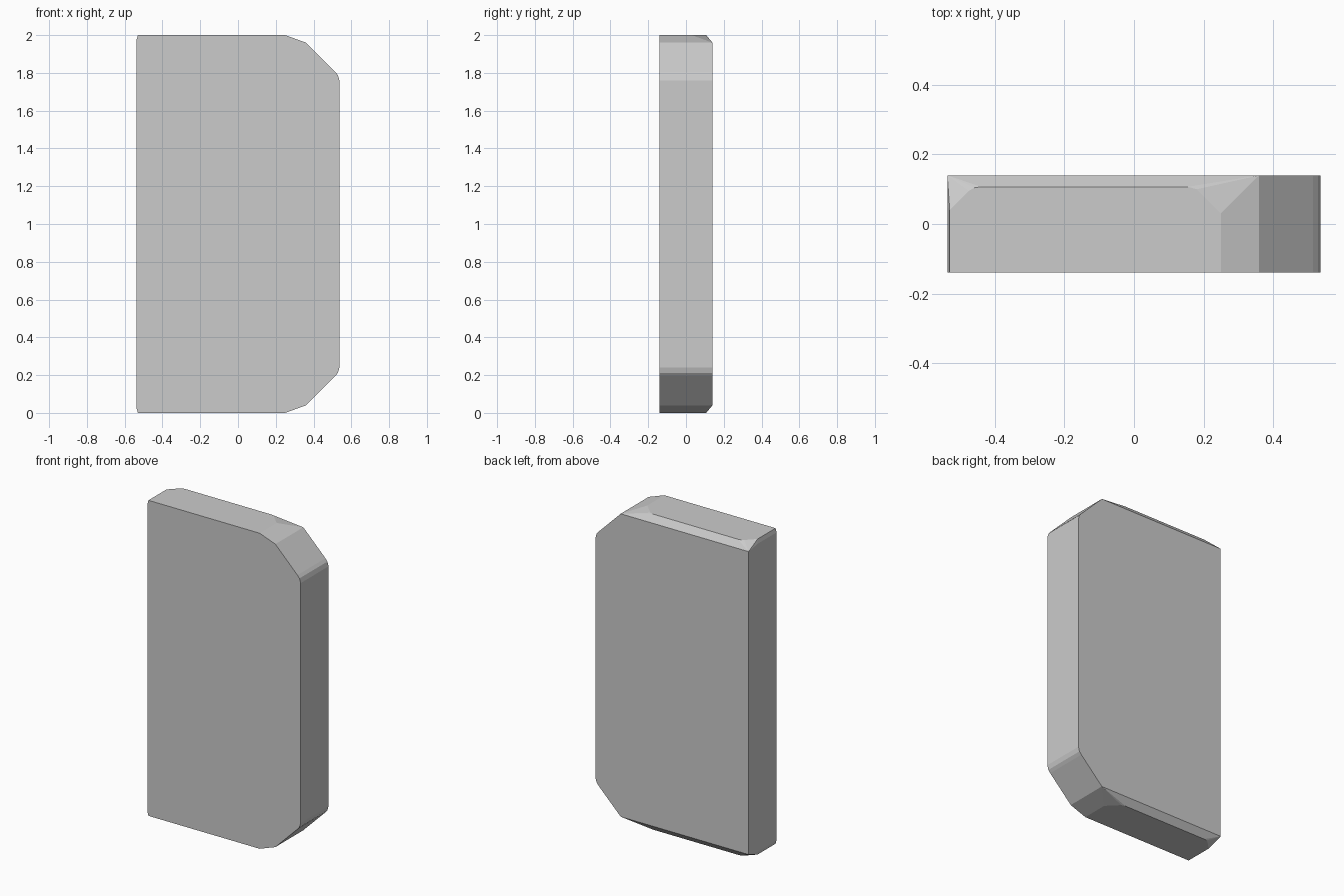
import bpy, bmesh
from math import radians

if "Cube" in bpy.data.objects:
    bpy.data.objects.remove(bpy.data.objects["Cube"])

X, Y = 0.537, 0.14

# Upper half of the front outline (x, z), extruded straight through in depth
right_corner = [(0.36, 1.96), (0.515, 1.805), (0.529, 1.788), (X, 1.76)]
front_edge = [(-X, 1.975), (-0.53, 2.0), (0.25, 2.0)]

# Outline of the flat end face towards the back (x, y), with chamfered corners
end_face = [(-0.53, 0.04), (-0.475, 0.095), (-0.46, 0.104), (-0.44, 0.107),
            (0.155, 0.107), (0.18, 0.10), (0.25, 0.03)]

points = [(x, y, z) for x, z in right_corner for y in (-Y, Y)]
points += [(x, -Y, z) for x, z in front_edge]
points += [(x, y, 2.0) for x, y in end_face]
points += [(-X, Y, 1.96), (-X, 0.05, 1.975)]

# Slab: convex body of the points mirrored top to bottom
bm = bmesh.new()
for x, y, z in points:
    bm.verts.new((x, y, z))
    bm.verts.new((x, y, 2.0 - z))
hull = bmesh.ops.convex_hull(bm, input=bm.verts[:])
loose = [v for v in bm.verts if not v.link_faces]
bmesh.ops.delete(bm, geom=loose, context='VERTS')
bmesh.ops.dissolve_limit(bm, angle_limit=radians(0.5),
                         verts=bm.verts[:], edges=bm.edges[:])
bmesh.ops.recalc_face_normals(bm, faces=bm.faces[:])

mesh = bpy.data.meshes.new("slab")
bm.to_mesh(mesh)
bm.free()
slab = bpy.data.objects.new("slab", mesh)
bpy.context.collection.objects.link(slab)
